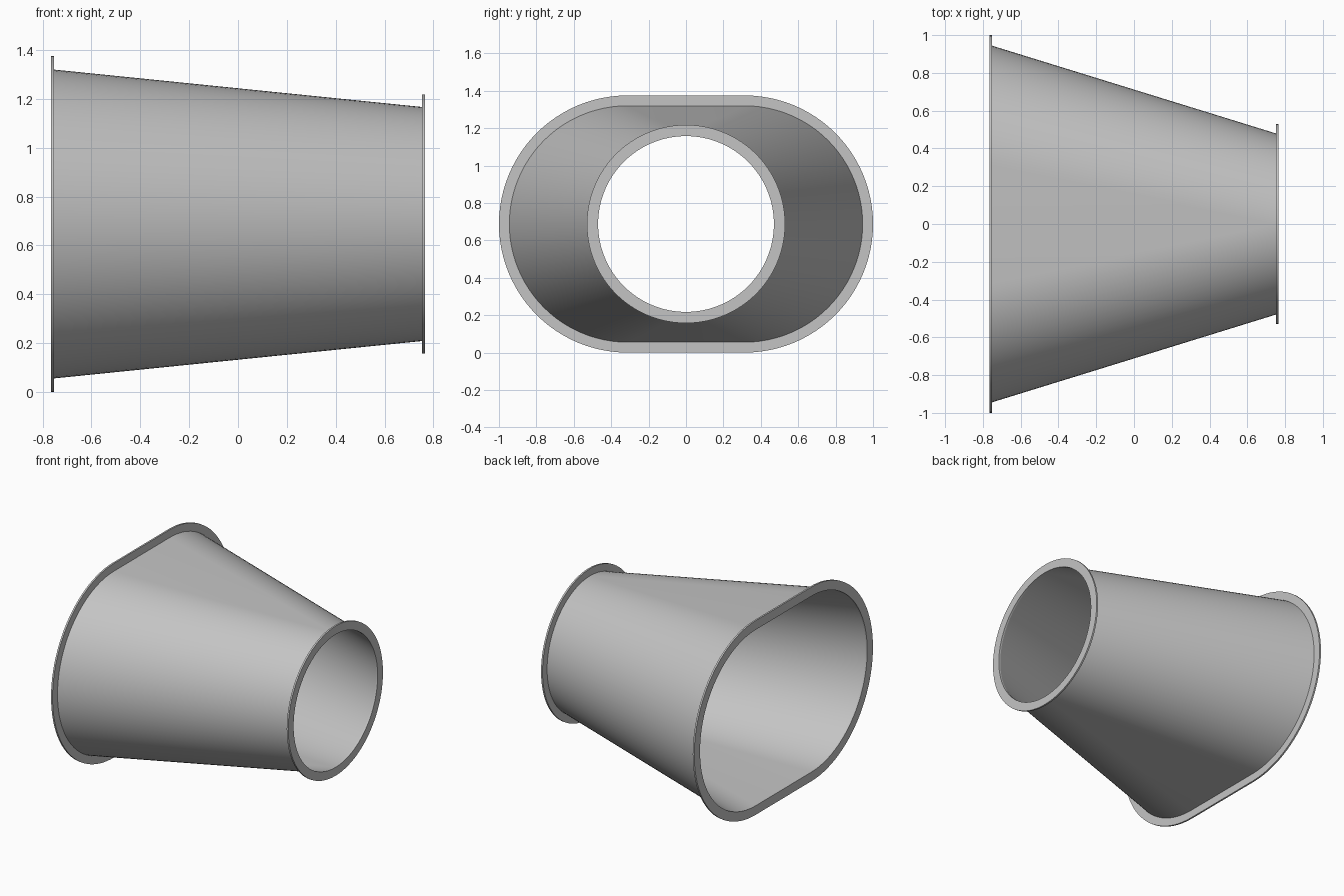
import bpy
import bmesh
from math import sin, cos, pi, radians

cube = bpy.data.objects.get("Cube")
if cube:
    bpy.data.objects.remove(cube)

STEPS = 48          # segments per half circle
AXIS_Z = 0.6875     # height of the duct axis
FLAT = 0.3125       # half length of the straight side at the wide end

steel = bpy.data.materials.new("grey_steel")
steel.use_nodes = True
colour = (0.55, 0.55, 0.55, 1)
steel.diffuse_color = colour
steel.node_tree.nodes["Principled BSDF"].inputs["Base Color"].default_value = colour


def section(bm, x, flat, radius):
    """Loop of vertices around a flat-oval outline; flat = 0 gives a circle."""
    loop = []
    for side in (1, -1):
        for i in range(STEPS + 1):
            a = pi * i / STEPS
            y = side * (flat + radius * sin(a))
            z = AXIS_Z + side * radius * cos(a)
            loop.append(bm.verts.new((x, y, z)))
    return loop


def ring(name, sections):
    """Closed ring skinned through a cycle of (x, flat, radius) sections."""
    bm = bmesh.new()
    loops = [section(bm, *s) for s in sections]
    for a, b in zip(loops, loops[1:] + loops[:1]):
        for i in range(len(a)):
            j = (i + 1) % len(a)
            bm.faces.new((a[i], a[j], b[j], b[i]))
    bmesh.ops.remove_doubles(bm, verts=bm.verts, dist=0.00001)
    bmesh.ops.recalc_face_normals(bm, faces=bm.faces)
    mesh = bpy.data.meshes.new(name)
    bm.to_mesh(mesh)
    bm.free()
    mesh.materials.append(steel)
    obj = bpy.data.objects.new(name, mesh)
    bpy.context.collection.objects.link(obj)
    bpy.ops.object.select_all(action="DESELECT")
    obj.select_set(True)
    bpy.context.view_layer.objects.active = obj
    bpy.ops.object.shade_smooth_by_angle(angle=radians(30))
    return obj


def flange(name, x0, x1, flat, inner, outer):
    return ring(name, [(x0, flat, outer), (x1, flat, outer),
                       (x1, flat, inner), (x0, flat, inner)])


# Thin tapered wall from the flat oval to the circle
ring("duct_wall", [(-0.753, FLAT, 0.632), (0.753, 0, 0.479),
                   (0.753, 0, 0.47), (-0.753, FLAT, 0.623)])

# End flanges
flange("oval_flange", -0.765, -0.753, FLAT, 0.623, 0.6875)
flange("round_flange", 0.753, 0.765, 0, 0.47, 0.53)
